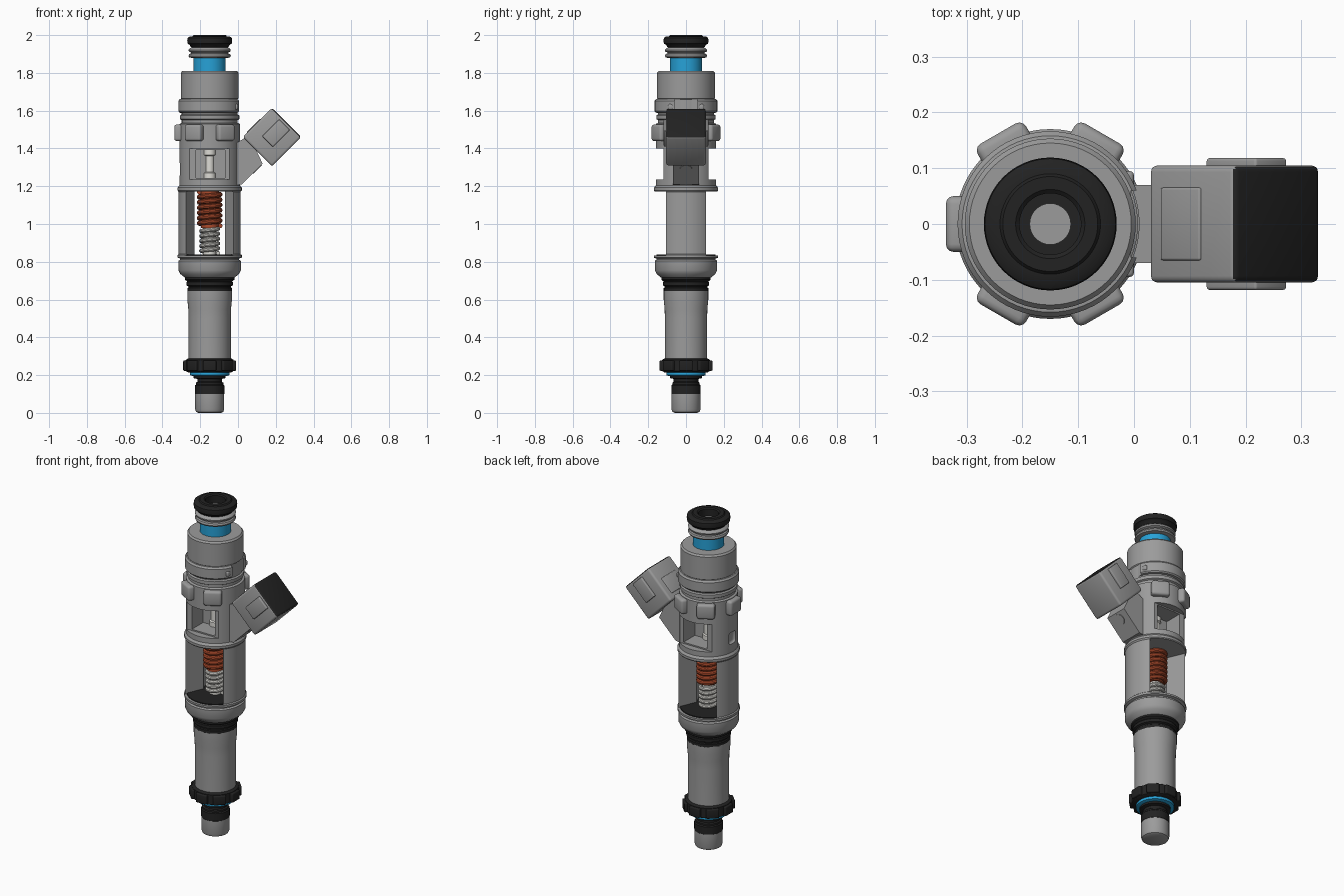
import bpy, bmesh, math
from mathutils import Matrix, Vector

if "Cube" in bpy.data.objects:
    bpy.data.objects.remove(bpy.data.objects["Cube"])

AX = -0.15  # x of the long axis


def material(name, rgb):
    m = bpy.data.materials.new(name)
    m.diffuse_color = (*rgb, 1)
    m.use_nodes = True
    m.node_tree.nodes["Principled BSDF"].inputs["Base Color"].default_value = m.diffuse_color
    return m


GREY = material("body grey", (0.33, 0.33, 0.33))
BLACK = material("rubber black", (0.016, 0.016, 0.016))
BLUE = material("seal blue", (0.02, 0.36, 0.68))
RED = material("spring copper", (0.42, 0.07, 0.025))
WHITE = material("pale metal", (0.72, 0.71, 0.67))


def finish(bm, name, *mats):
    bmesh.ops.recalc_face_normals(bm, faces=bm.faces)
    me = bpy.data.meshes.new(name)
    bm.to_mesh(me)
    bm.free()
    for m in mats:
        me.materials.append(m)
    ob = bpy.data.objects.new(name, me)
    bpy.context.collection.objects.link(ob)
    return ob


def lathe(name, mat, profile, n=64):
    """Turn (radius, z) points round the long axis, capping both ends."""
    bm = bmesh.new()
    rings = [[bm.verts.new((AX + r * math.cos(2 * math.pi * i / n),
                            r * math.sin(2 * math.pi * i / n), z)) for i in range(n)]
             for r, z in profile]
    for a, b in zip(rings, rings[1:]):
        for i in range(n):
            j = (i + 1) % n
            bm.faces.new((a[i], a[j], b[j], b[i]))
    bm.faces.new(rings[0])
    bm.faces.new(rings[-1])
    return finish(bm, name, mat)


def box(name, mat, size, matrix, bevel=0.0):
    bm = bmesh.new()
    bmesh.ops.create_cube(bm, size=1, matrix=Matrix.Diagonal((*size, 1)))
    if bevel:
        bmesh.ops.bevel(bm, geom=bm.edges[:], offset=bevel, segments=3,
                        profile=0.5, affect='EDGES')
    bm.transform(matrix)
    return finish(bm, name, mat)


def prism(name, mat, pts, direction):
    """Extrude a closed polygon of 3D points along a vector."""
    bm = bmesh.new()
    f = bm.faces.new([bm.verts.new(p) for p in pts])
    ext = bmesh.ops.extrude_face_region(bm, geom=[f])
    bmesh.ops.translate(bm, vec=direction,
                        verts=[v for v in ext["geom"] if isinstance(v, bmesh.types.BMVert)])
    return finish(bm, name, mat)


def cut(ob, cutter):
    cutter.hide_render = True
    mod = ob.modifiers.new("cut", 'BOOLEAN')
    mod.operation, mod.solver, mod.object = 'DIFFERENCE', 'EXACT', cutter
    bpy.context.view_layer.objects.active = ob
    bpy.ops.object.modifier_apply(modifier=mod.name)
    bpy.data.objects.remove(cutter)


def helix(name, mat, r, z0, z1, turns, wire):
    cu = bpy.data.curves.new(name, 'CURVE')
    cu.dimensions = '3D'
    cu.bevel_depth, cu.bevel_resolution, cu.use_fill_caps = wire, 3, True
    n = int(turns * 28)
    sp = cu.splines.new('POLY')
    sp.points.add(n)
    for i, p in enumerate(sp.points):
        a = 2 * math.pi * turns * i / n
        p.co = (AX + r * math.cos(a), r * math.sin(a), z0 + (z1 - z0) * i / n, 1)
    cu.materials.append(mat)
    ob = bpy.data.objects.new(name, cu)
    bpy.context.collection.objects.link(ob)
    bpy.ops.object.select_all(action='DESELECT')
    ob.select_set(True)
    bpy.context.view_layer.objects.active = ob
    bpy.ops.object.convert(target='MESH')


T = Matrix.Translation

# Nozzle end, from the bottom up
lathe("nozzle_tip", GREY, [(.06, 0), (.072, .006), (.077, .02), (.077, .1)])
lathe("nozzle_seal", BLACK, [(.074, .095), (.078, .1), (.078, .145), (.072, .15), (.072, .16),
                             (.065, .165), (.065, .18), (.085, .184), (.085, .2)])
lathe("lower_blue_seal", BLUE, [(.09, .195), (.104, .2), (.104, .215), (.1, .225)])
lathe("clamp_ring", BLACK, [(.115, .215), (.127, .222), (.127, .28), (.115, .288)])
for k in range(8):
    box("clamp_ring_lug", BLACK, (.05, .07, .055),
        T((AX, 0, .25)) @ Matrix.Rotation(k * math.pi / 4, 4, 'Z') @ T((.115, 0, 0)), .006)
lathe("lower_tube", GREY, [(.112, .28), (.112, .5), (.113, .55), (.118, .6), (.118, .645)])
lathe("middle_seal", BLACK, [(.11, .638), (.118, .642), (.118, .66), (.113, .664), (.113, .67),
                             (.123, .675), (.123, .692), (.118, .696), (.131, .705), (.131, .72)])

# Main housing with its windows
body = lathe("housing", GREY, [
    (.13, .715), (.155, .735), (.165, .755), (.165, .805), (.156, .811), (.156, .817),
    (.17, .822), (.17, .835), (.164, .84), (.164, 1.17), (.17, 1.178), (.17, 1.192),
    (.16, 1.205), (.16, 1.53), (.148, 1.535), (.148, 1.55), (.157, 1.555), (.157, 1.575),
    (.148, 1.58), (.148, 1.66), (.153, 1.665), (.153, 1.8), (.145, 1.81)])
half = [(.08, 0), (.125, .105), (.2, .105), (.2, .2)]
outline = half + [(-x, y) for x, y in half[::-1]]
outline += [(-x, -y) for x, y in half[1:]] + [(x, -y) for x, y in half[:0:-1]]
cut(body, prism("spring_window_cutter", GREY, [(AX + x, y, .833) for x, y in outline],
                (0, 0, .34)))
for s in (-1, 1):
    cut(body, box("upper_flat_cutter", GREY, (.4, .1, .165), T((AX, s * .17, 1.318))))
    cut(body, box("upper_window_cutter", GREY, (.155, .12, .15), T((AX + .005, s * .072, 1.318))))
cut(body, box("side_hole_cutter", GREY, (.03, .06, .07), T((AX - .16, 0, 1.29)), .012))

# Inner parts seen through the windows
lathe("window_floor", BLACK, [(.155, .826), (.155, .838)])
lathe("upper_rod", WHITE, [(.032, 1.24), (.032, 1.27), (.024, 1.275), (.024, 1.36),
                           (.032, 1.365), (.032, 1.395)], 32)
helix("copper_spring", RED, .055, .99, 1.17, 6.5, .013)
lathe("copper_core", RED, [(.046, .98), (.046, 1.18)], 32)
helix("pale_spring", WHITE, .045, .845, .975, 5, .011)
lathe("pale_core", WHITE, [(.034, .835), (.034, .985)], 32)

# Collar, notched above the plug
collar = lathe("collar", GREY, [(.14, 1.585), (.16, 1.59), (.166, 1.597), (.166, 1.652),
                                (.158, 1.662), (.14, 1.664)])
cut(collar, box("collar_notch_cutter", GREY, (.06, .12, .1), T((AX + .175, 0, 1.62))))
for s in (-1, 1):
    box("collar_stud", GREY, (.03, .03, .03), T((AX + .135, s * .08, 1.62)), .008)

# Rounded pads round the housing
for deg in (60, 120, 180, 240, 300):
    box("housing_pad", GREY, (.05, .1, .088),
        T((AX, 0, 1.483)) @ Matrix.Rotation(math.radians(deg), 4, 'Z') @ T((.162, 0, 0)), .014)

# Inlet end
lathe("upper_blue_seal", BLUE, [(.085, 1.8), (.085, 1.885)])
lathe("inlet_rings", GREY, [(.09, 1.878), (.108, 1.882), (.112, 1.89), (.108, 1.9), (.098, 1.903),
                            (.098, 1.908), (.11, 1.913), (.112, 1.922), (.105, 1.93), (.09, 1.938)])
lathe("inlet_seal", BLACK, [(.09, 1.932), (.1, 1.938), (.105, 1.948), (.117, 1.955), (.119, 1.97),
                            (.117, 1.985), (.107, 1.992), (.09, 1.994), (.085, 2.0), (.062, 2.0),
                            (.055, 1.994), (.055, 1.94)])
lathe("inlet_plug", GREY, [(.037, 1.935), (.037, 1.96)], 32)

# Plug socket tilted at 45 degrees, with its arm
PLUG = T((.18, 0, 1.46)) @ Matrix.Rotation(-math.pi / 4, 4, 'Y')
plug = box("plug_socket", GREY, (.219, .21, .219), PLUG, .012)
plug.data.materials.append(BLACK)
axis = Vector((1, 0, 1)).normalized()
for p in plug.data.polygons:
    if p.normal.dot(axis) > .6:
        p.material_index = 1
for s in (-1, 1):
    box("plug_side_clip", GREY, (.127, .026, .08), PLUG @ T((.03, s * .105, 0)), .005)
box("plug_top_clip", GREY, (.1, .13, .014), PLUG @ T((-.025, 0, .107)), .004)
arm = [(-.04, 1.2), (.02, 1.21), (.13, 1.32), (.06, 1.47), (-.04, 1.41)]
prism("plug_arm", GREY, [(x, -.07, z) for x, z in arm], (0, .14, 0))
bm = bmesh.new()
bmesh.ops.create_cone(bm, cap_ends=True, segments=32, radius1=.032, radius2=.032, depth=.012,
                      matrix=PLUG @ T((-.175, 0, -.062)))
finish(bm, "arm_boss", GREY)

# Smooth shading with sharp edges kept
bpy.ops.object.select_all(action='SELECT')
bpy.context.view_layer.objects.active = body
bpy.ops.object.shade_smooth_by_angle(angle=math.radians(35))
